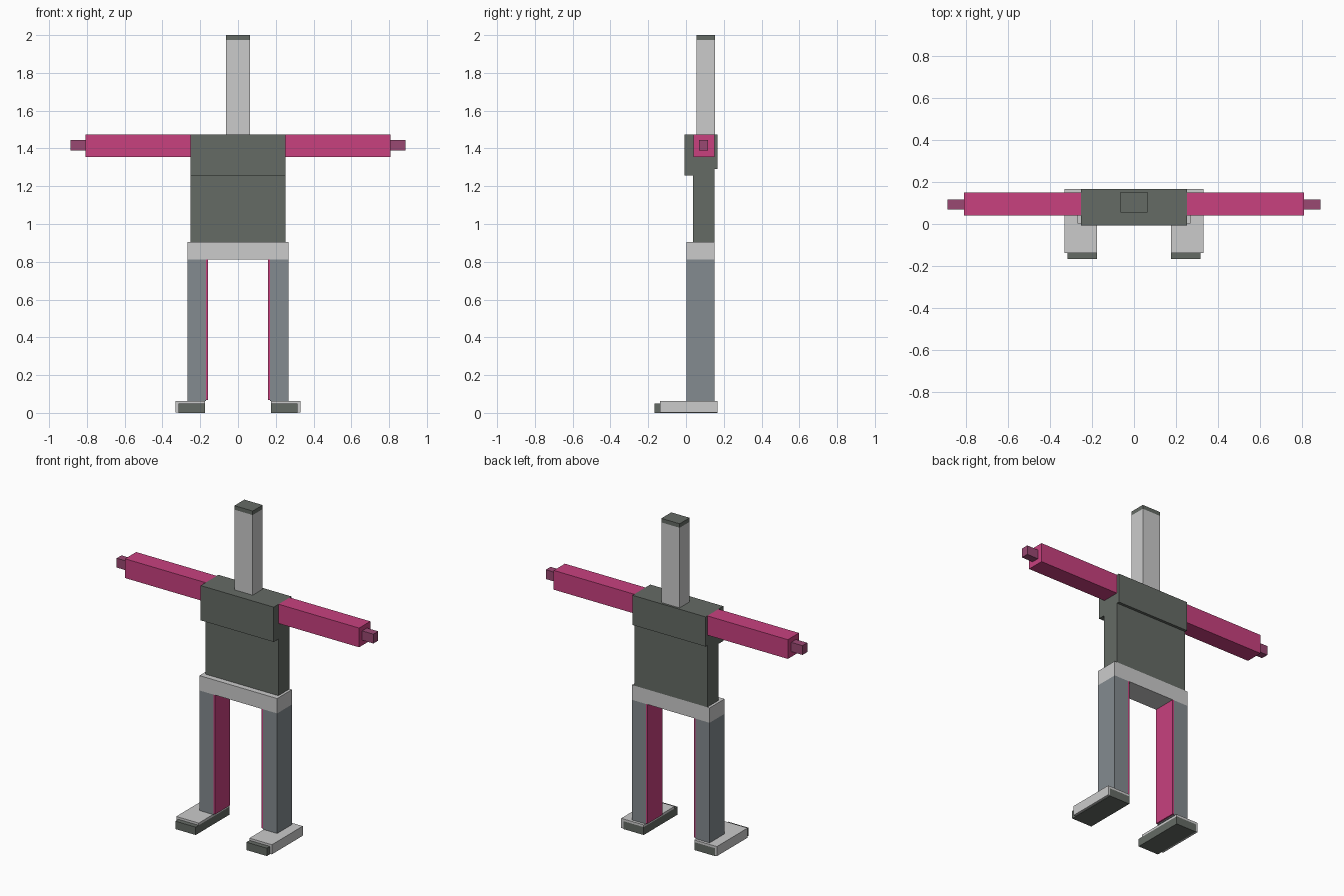
import bpy
import bmesh

if "Cube" in bpy.data.objects:
    bpy.data.objects.remove(bpy.data.objects["Cube"])


def srgb(h):
    """Hex colour to linear RGBA."""
    c = [int(h[i:i + 2], 16) / 255 for i in (0, 2, 4)]
    return [v / 12.92 if v <= 0.04045 else ((v + 0.055) / 1.055) ** 2.4 for v in c] + [1.0]


def material(name, h):
    m = bpy.data.materials.new(name)
    m.diffuse_color = srgb(h)
    m.use_nodes = True
    m.node_tree.nodes["Principled BSDF"].inputs["Base Color"].default_value = m.diffuse_color
    return m


LIGHT = material("light grey", "CBCBCB")
DARK = material("dark grey green", "656B65")
BLUE = material("blue grey", "848B90")
PINK = material("pink", "C8417F")
PLUM = material("plum", "9A4872")


def box(name, mat, x, y, z, side=1):
    """Box from (min, max) ranges; side=-1 mirrors it across x = 0."""
    if side < 0:
        x = (-x[1], -x[0])
    bm = bmesh.new()
    bmesh.ops.create_cube(bm, size=1)
    for v in bm.verts:
        v.co = [r[0] if c < 0 else r[1] for c, r in zip(v.co, (x, y, z))]
    mesh = bpy.data.meshes.new(name)
    bm.to_mesh(mesh)
    bm.free()
    mesh.materials.append(mat)
    ob = bpy.data.objects.new(name, mesh)
    bpy.context.collection.objects.link(ob)
    return ob


# Head column with a dark cap
box("head", LIGHT, (-0.063, 0.063), (0.055, 0.153), (1.475, 1.975))
box("head_cap", DARK, (-0.063, 0.063), (0.055, 0.153), (1.975, 2.0))

# Torso with thicker chest and shoulder plates
box("torso", DARK, (-0.252, 0.252), (0.038, 0.15), (0.905, 1.475))
box("chest_plate", DARK, (-0.252, 0.252), (-0.008, 0.038), (1.258, 1.475))
box("back_plate", DARK, (-0.252, 0.252), (0.15, 0.167), (1.29, 1.475))

# Hips
box("hips", LIGHT, (-0.268, 0.268), (0.003, 0.15), (0.812, 0.905))

for s, n in ((1, "left"), (-1, "right")):
    # Arm and hand
    box(n + "_arm", PINK, (0.252, 0.808), (0.04, 0.15), (1.355, 1.475), s)
    box(n + "_hand", PLUM, (0.808, 0.886), (0.07, 0.117), (1.388, 1.446), s)
    # Leg with a pink inner panel
    box(n + "_leg", BLUE, (0.17, 0.268), (0.003, 0.15), (0.062, 0.812), s)
    box(n + "_inner_leg", PINK, (0.16, 0.17), (0.003, 0.15), (0.068, 0.812), s)
    # Foot: dark sole block, light top and outer wall
    box(n + "_sole", DARK, (0.175, 0.316), (-0.167, 0.167), (0.0, 0.049), s)
    box(n + "_shoe_top", LIGHT, (0.175, 0.33), (-0.137, 0.167), (0.049, 0.063), s)
    box(n + "_shoe_side", LIGHT, (0.316, 0.33), (-0.137, 0.167), (0.003, 0.049), s)
